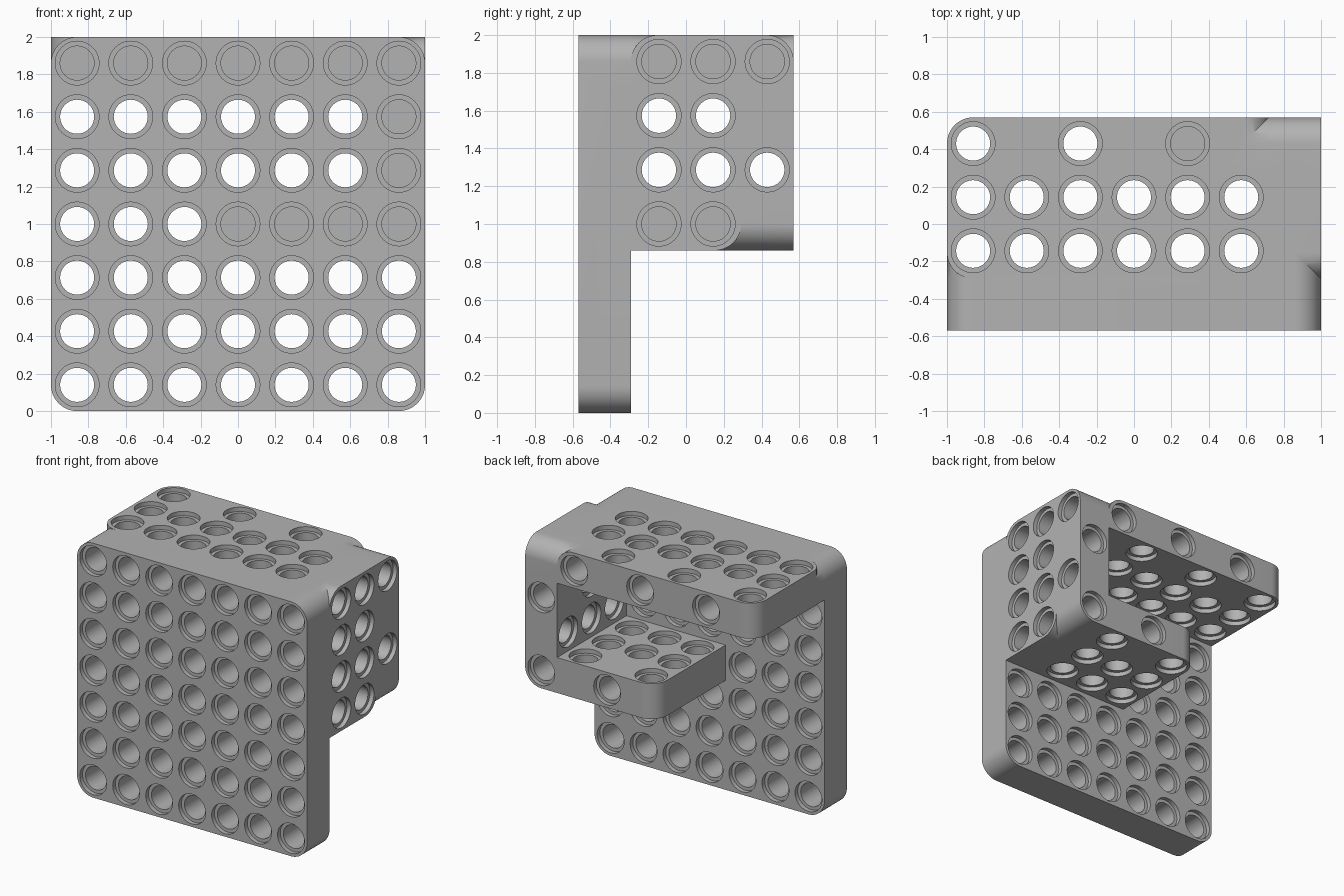
import bpy, bmesh, math
from mathutils import Vector

cube = bpy.data.objects.get("Cube")
if cube:
    bpy.data.objects.remove(cube, do_unlink=True)

PITCH, T, R = 0.2867, 0.278, 0.14   # hole spacing, plate thickness, corner radius
Y, LOW = 0.57, 0.86                 # half depth, underside of the shelf
BORE, SEAT, SEAT_DEPTH = 0.091, 0.117, 0.034
SEGS, ARC = 40, 12
ALL = [(-1, -1), (1, -1), (1, 1), (-1, 1)]


def make_object(name, bm):
    bmesh.ops.recalc_face_normals(bm, faces=bm.faces)
    mesh = bpy.data.meshes.new(name)
    bm.to_mesh(mesh)
    bm.free()
    obj = bpy.data.objects.new(name, mesh)
    bpy.context.collection.objects.link(obj)
    return obj


def bridge(bm, rings):
    """Close a stack of equal rings into a solid."""
    n = len(rings[0])
    for a, b in zip(rings, rings[1:]):
        for i in range(n):
            j = (i + 1) % n
            bm.faces.new((a[i], a[j], b[j], b[i]))
    bm.faces.new(rings[0][::-1])
    bm.faces.new(rings[-1])


def plate(name, axis, lo, hi, rounded=()):
    """Box extruded along axis; rounded lists corner signs in the next two axes."""
    u, v = (axis + 1) % 3, (axis + 2) % 3
    outline = []
    for k, (su, sv) in enumerate(ALL):
        cu, cv = (hi if su > 0 else lo)[u], (hi if sv > 0 else lo)[v]
        if (su, sv) in rounded:
            for i in range(ARC + 1):
                t = math.pi + (k + i / ARC) * math.pi / 2
                outline.append((cu - su * R + R * math.cos(t), cv - sv * R + R * math.sin(t)))
        else:
            outline.append((cu, cv))
    bm = bmesh.new()
    rings = []
    for end in (lo[axis], hi[axis]):
        ring = []
        for a, b in outline:
            p = Vector()
            p[axis], p[u], p[v] = end, a, b
            ring.append(bm.verts.new(p))
        rings.append(ring)
    bridge(bm, rings)
    return make_object(name, bm)


def drill(bm, axis, start, sign, a, b, through=True):
    """Stepped bore along axis, centred on (a, b) in the next two axes."""
    u, v = (axis + 1) % 3, (axis + 2) % 3
    steps = [(-0.01, SEAT), (SEAT_DEPTH, SEAT), (SEAT_DEPTH, BORE)]
    if through:
        steps += [(T - SEAT_DEPTH, BORE), (T - SEAT_DEPTH, SEAT), (T + 0.01, SEAT)]
    else:
        steps += [(T, BORE)]
    rings = []
    for depth, r in steps:
        ring = []
        for i in range(SEGS):
            t = 2 * math.pi * i / SEGS
            p = Vector()
            p[axis] = start + sign * depth
            p[u], p[v] = a + r * math.cos(t), b + r * math.sin(t)
            ring.append(bm.verts.new(p))
        rings.append(ring)
    bridge(bm, rings)


def combine(target, other, operation):
    mod = target.modifiers.new(operation.title(), 'BOOLEAN')
    mod.operation, mod.solver, mod.object = operation, 'EXACT', other
    bpy.context.view_layer.objects.active = target
    bpy.ops.object.modifier_apply(modifier=mod.name)
    bpy.data.objects.remove(other, do_unlink=True)


# Plates and the rounded end cells that knit them together
F = -Y + T                          # back of the front plate
bracket = plate("perforated_bracket", 1, (-1, -Y, 0), (1, F, 2), ALL)
parts = [
    plate("front_top_edge", 1, (-1, F - 0.1, 2 - T), (1, F + R, 2), [(1, 1), (1, -1)]),
    plate("top_plate", 2, (-1, F, 2 - T), (1 - T - R, Y, 2), [(-1, -1), (-1, 1)]),
    plate("top_back_end", 1, (0.3, Y - T, 2 - T), (1 - T, Y, 2), [(1, 1)]),
    plate("top_join", 2, (0.5, F, 2 - T), (0.8, Y - T, 2)),
    plate("side_plate", 0, (1 - T, F, LOW + T), (1, Y, 2), [(-1, 1), (1, 1)]),
    plate("side_lower", 0, (1 - T, F - 0.05, LOW), (1, Y - T, 1.4), [(1, -1)]),
    plate("side_lower_end", 1, (0.6, Y - T - R, LOW), (1, Y, LOW + T), [(-1, 1)]),
    plate("side_upper_end", 0, (1 - T - R, Y - T, 2 - T), (1, Y, 2), [(1, 1)]),
    plate("shelf", 2, (-0.14, F - 0.05, LOW), (0.8, Y, LOW + T), [(-1, 1)]),
]
for part in parts:
    combine(bracket, part, 'UNION')

# Hole grid: columns in x, rows in z, depths in y
X = [(i - 3) * PITCH for i in range(7)]
Z = [R + i * PITCH for i in range(7)]
D = [(i - 1.5) * PITCH for i in range(4)]
bm = bmesh.new()
for i, x in enumerate(X):           # front plate
    for k, z in enumerate(Z):
        blocked = k == 6 or (i == 6 and k >= 3) or (k == 3 and i >= 3)
        drill(bm, 1, -Y, 1, z, x, not blocked)
for j in (1, 2):                    # top, shelf and side, regular rows
    for x in X[:6]:
        drill(bm, 2, 2, -1, x, D[j])
    for x in X[3:6]:
        drill(bm, 2, LOW, 1, x, D[j])
    for k in (3, 4, 5, 6):
        drill(bm, 0, 1, -1, D[j], Z[k], k in (4, 5))
for i in (0, 2, 4):                 # back row alternates direction
    drill(bm, 2, 2, -1, X[i], D[3])
for i in (3, 5):
    drill(bm, 2, LOW, 1, X[i], D[3])
for k in (4, 6):
    drill(bm, 0, 1, -1, D[3], Z[k], k == 4)
for i, k in ((1, 6), (3, 6), (5, 6), (6, 5), (6, 3), (4, 3)):
    drill(bm, 1, Y, -1, Z[k], X[i], False)
combine(bracket, make_object("hole_cutters", bm), 'DIFFERENCE')

# Grey plastic
grey = bpy.data.materials.new("grey_plastic")
grey.use_nodes = True
colour = (0.45, 0.45, 0.45, 1)
grey.diffuse_color = colour
grey.node_tree.nodes["Principled BSDF"].inputs["Base Color"].default_value = colour
bracket.data.materials.clear()
bracket.data.materials.append(grey)

bpy.ops.object.select_all(action='DESELECT')
bracket.select_set(True)
bpy.context.view_layer.objects.active = bracket
bpy.ops.object.shade_smooth_by_angle(angle=math.radians(30))
